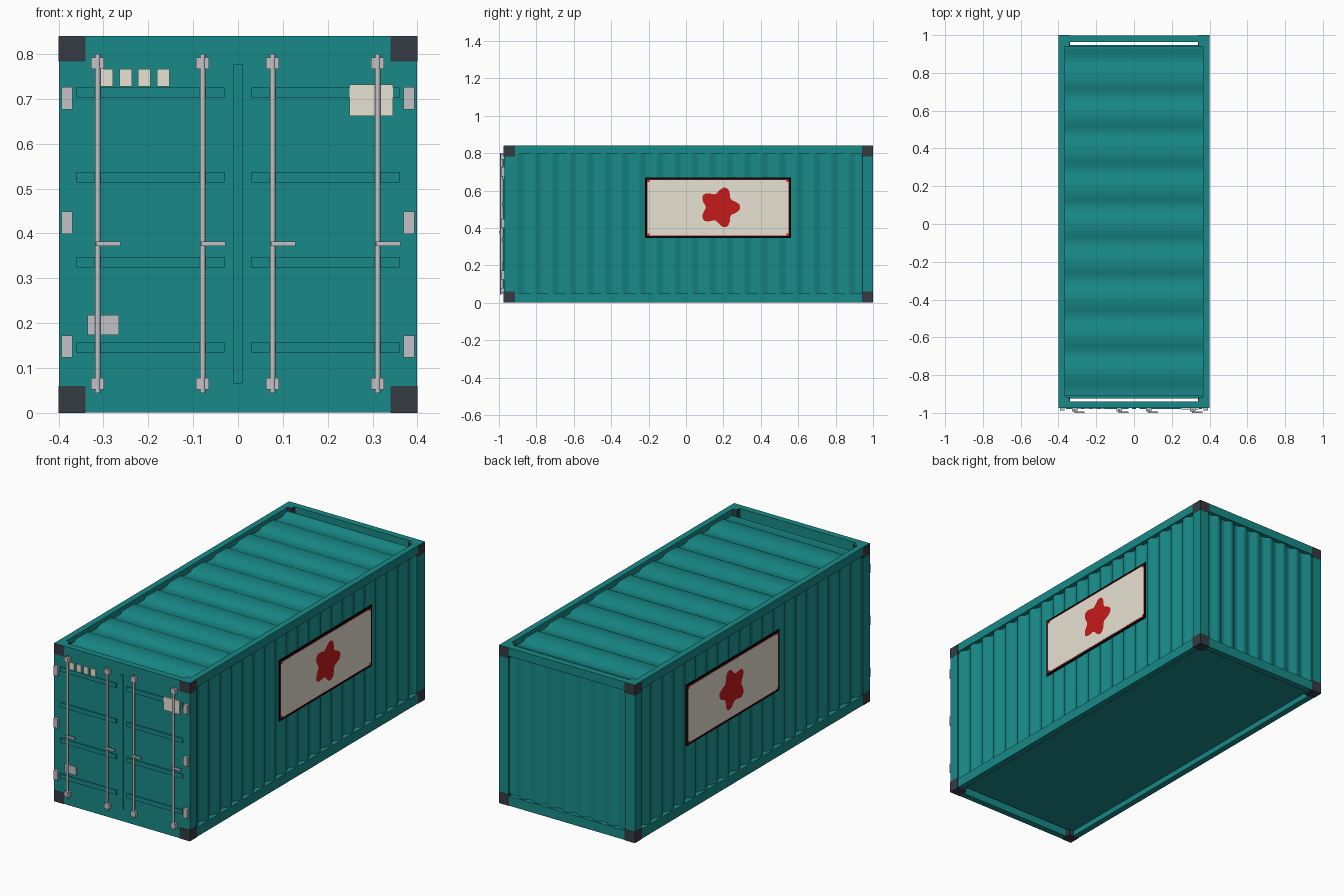
import bpy, bmesh, math
from mathutils import Vector

if "Cube" in bpy.data.objects:
    bpy.data.objects.remove(bpy.data.objects["Cube"])


def material(name, r, g, b):
    m = bpy.data.materials.new(name)
    m.diffuse_color = (r, g, b, 1)
    m.use_nodes = True
    m.node_tree.nodes["Principled BSDF"].inputs["Base Color"].default_value = m.diffuse_color
    return m


TEAL = material("teal paint", 0.009, 0.255, 0.245)
STEEL = material("grey steel", 0.54, 0.54, 0.57)
DARK = material("charcoal", 0.036, 0.042, 0.055)
CREAM = material("cream", 0.8, 0.76, 0.655)
RED = material("red", 0.56, 0.01, 0.011)
BLACK = material("black", 0.002, 0.002, 0.002)


def finish(name, bm, mat):
    me = bpy.data.meshes.new(name)
    bm.to_mesh(me)
    bm.free()
    me.materials.append(mat)
    ob = bpy.data.objects.new(name, me)
    bpy.context.collection.objects.link(ob)
    return ob


def box(name, mat, x, y, z):
    """Box from (min, max) ranges, in any order."""
    bm = bmesh.new()
    bmesh.ops.create_cube(bm, size=1)
    for v in bm.verts:
        v.co = [sum(r) / 2 + c * abs(r[1] - r[0]) for r, c in zip((x, y, z), v.co)]
    return finish(name, bm, mat)


def cbox(name, mat, cx, w, y, cz, h):
    """Front detail given by centre and size in x and z."""
    return box(name, mat, (cx - w / 2, cx + w / 2), y, (cz - h / 2, cz + h / 2))


def corrugated(name, place, u, v, pitch, pattern, outward):
    """Trapezoid-ribbed sheet, cut off at u[1]; place(u, v, depth) gives the point."""
    n = math.ceil((u[1] - u[0]) / pitch + 1e-6)
    prof = [(u[0] + (i + f) * pitch, d) for i in range(n) for f, d in pattern]
    prof = [p for p in prof if p[0] < u[1] - 0.001]
    prof.append((u[1], prof[-1][1] if len(prof) % 4 else pattern[0][1]))
    bm = bmesh.new()
    rows = [[bm.verts.new(place(a, b, d)) for b in v] for a, d in prof]
    for p, q in zip(rows, rows[1:]):
        bm.faces.new((p[0], q[0], q[1], p[1]))
    bm.normal_update()
    if sum((f.normal for f in bm.faces), Vector()).dot(Vector(outward)) < 0:
        bmesh.ops.reverse_faces(bm, faces=bm.faces[:])
    for f in bm.faces:
        f.smooth = True
    return finish(name, bm, TEAL)


WALL = [(0, 0), (0.27, 0), (0.5, 1), (0.77, 1)]
ROOF = [(0, 1), (0.29, 1), (0.39, 0), (0.87, 0)]
FRONT, BACK = -0.974, 0.999

# Frame: posts, rails, corner castings, ribbed side walls and painted panels
for s, side in ((1, "right"), (-1, "left")):
    for y0, y1, end in ((FRONT, -0.918, "front"), (0.943, BACK, "back")):
        box(f"{end}_{side}_post", TEAL, (s * 0.345, s * 0.399), (y0, y1), (0.001, 0.84))
        c0, c1 = (-0.975, -0.915) if end == "front" else (0.94, 1.0)
        for z, lvl in (((0, 0.06), "bottom"), ((0.783, 0.839), "top")):
            box(f"{end}_{side}_{lvl}_corner_casting", DARK, (s * 0.34, s * 0.4), (c0, c1), z)
    box(f"{side}_top_rail", TEAL, (s * 0.366, s * 0.399), (-0.93, 0.96), (0.795, 0.84))
    box(f"{side}_bottom_rail", TEAL, (s * 0.366, s * 0.399), (-0.93, 0.96), (0.001, 0.052))
    corrugated(f"{side}_wall", lambda a, b, d: (s * (0.392 - 0.018 * d), a, b),
               (-0.92, 0.945), (0.04, 0.8), 0.09325, WALL, (s, 0, 0))

    # Side panel: black border, thin red line, cream field, red corner dots
    for nm, mat, x, g in (("border", BLACK, 0.3955, 0), ("red_line", RED, 0.3965, 0.011),
                          ("field", CREAM, 0.3975, 0.0145)):
        box(f"{side}_panel_{nm}", mat, (s * 0.391, s * x),
            (-0.22 + g, 0.562 - g), (0.346 + g, 0.67 - g))
    for y in (-0.202, 0.544):
        for z in (0.363, 0.653):
            box(f"{side}_panel_corner_dot", RED, (s * 0.391, s * 0.398),
                (y - 0.007, y + 0.007), (z - 0.007, z + 0.007))
    # Five-lobed red splash
    bm = bmesh.new()
    mid = bm.verts.new((s * 0.399, 0.18, 0.51))
    ring = []
    for i in range(60):
        a = i * math.tau / 60
        r = 0.092 + 0.018 * math.cos(5 * a)
        ring.append(bm.verts.new((s * 0.399, 0.18 + r * math.cos(a), 0.51 + r * math.sin(a))))
    for p, q in zip(ring, ring[1:] + ring[:1]):
        bm.faces.new((mid, p, q) if s > 0 else (mid, q, p))
    finish(f"{side}_panel_splash", bm, RED)

# Roof sheet, floor, back end
corrugated("roof", lambda a, b, d: (b, a, 0.819 - 0.011 * d),
           (-0.908, 0.942), (-0.367, 0.367), 0.1945, ROOF, (0, 0, 1))
box("floor", TEAL, (-0.367, 0.367), (-0.925, 0.948), (0.03, 0.045))
box("back_header", TEAL, (-0.36, 0.36), (0.964, BACK), (0.795, 0.84))
box("back_sill", TEAL, (-0.36, 0.36), (0.964, BACK), (0.001, 0.052))
corrugated("back_wall", lambda a, b, d: (a, 0.99 - 0.015 * d, b),
           (-0.346, 0.346), (0.04, 0.8), 0.0865, WALL, (0, 1, 0))

# Doors with raised ribs and a centre seal
box("doors", TEAL, (-0.398, 0.398), (FRONT, -0.94), (0.001, 0.84))
cbox("door_seal", TEAL, 0, 0.02, (-0.979, -0.97), 0.422, 0.712)
for s in (1, -1):
    for z in (0.146, 0.336, 0.525, 0.714):
        cbox("door_rib", TEAL, s * 0.195, 0.33, (-0.98, -0.97), z, 0.023)
    for z in (0.148, 0.424, 0.701):
        cbox("hinge", STEEL, s * 0.381, 0.024, (-0.988, -0.97), z, 0.05)

# Locking rods with clamps and handles
for x in (-0.313, -0.079, 0.077, 0.311):
    bm = bmesh.new()
    bmesh.ops.create_cone(bm, cap_ends=True, segments=10, radius1=0.0064,
                          radius2=0.0064, depth=0.756)
    bmesh.ops.translate(bm, verts=bm.verts, vec=(x, -0.987, 0.422))
    rod = finish("locking_rod", bm, STEEL)
    for p in rod.data.polygons:
        p.use_smooth = len(p.vertices) == 4
    for z in (0.065, 0.779):
        cbox("rod_clamp", STEEL, x, 0.029, (-0.992, -0.97), z, 0.026)
    cbox("rod_handle", STEEL, x + 0.024, 0.054, (-1.0, -0.992), 0.377, 0.011)

# Door plates
for x in (-0.293, -0.25, -0.209, -0.167):
    cbox("small_plate", CREAM, x, 0.028, (-0.98, -0.973), 0.747, 0.038)
cbox("large_plate", CREAM, 0.297, 0.096, (-0.982, -0.973), 0.697, 0.07)
cbox("data_plate", STEEL, -0.3, 0.07, (-0.98, -0.973), 0.196, 0.044)
